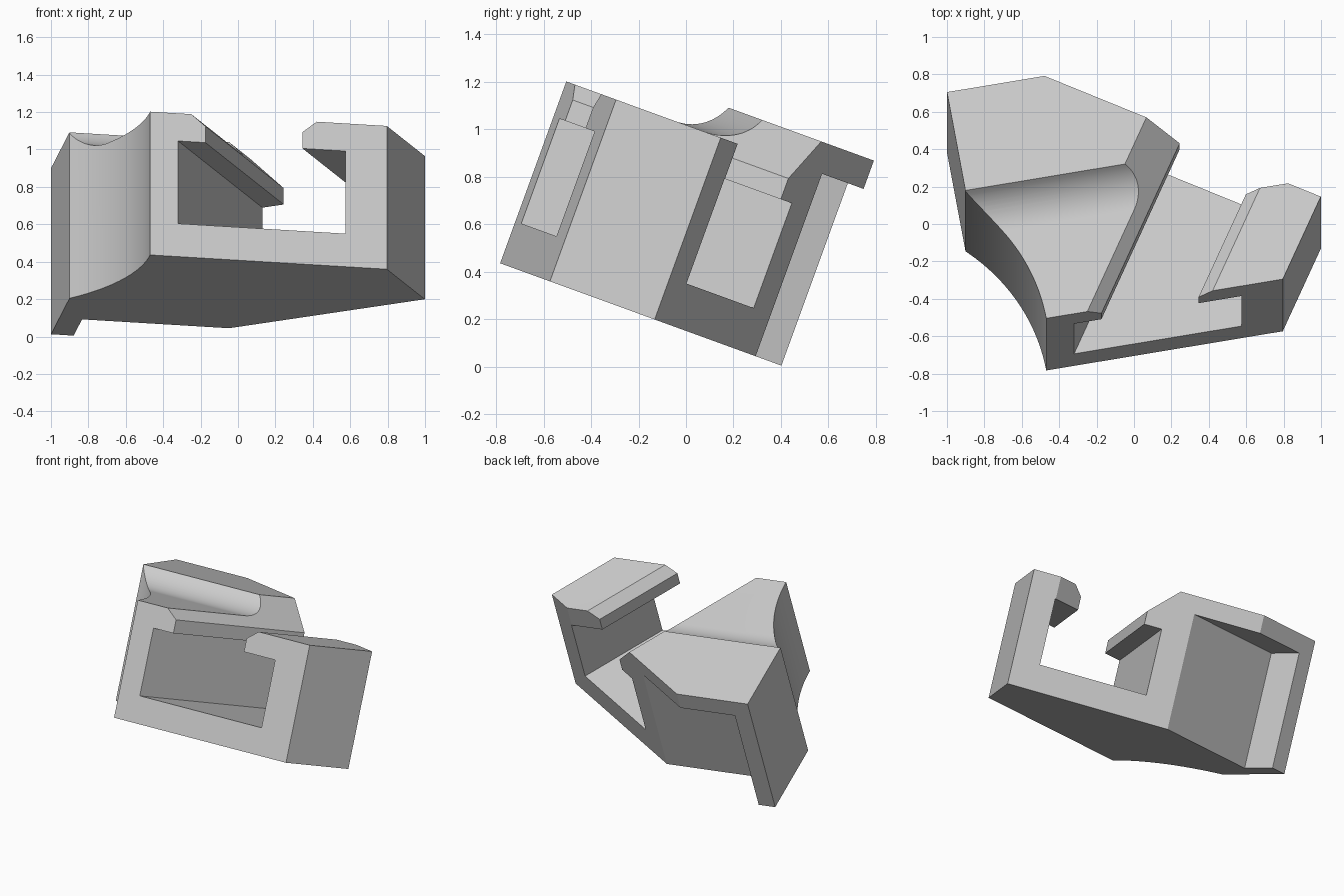
import bpy
import bmesh
from math import radians, sin, cos, sqrt
from mathutils import Vector, Matrix

if "Cube" in bpy.data.objects:
    bpy.data.objects.remove(bpy.data.objects["Cube"])

# Main directions: block axes, and the skewed axes of the rail channel
U, V, W = Vector((1, 0, 0)), Vector((0, 1, 0)), Vector((0, 0, 1))
SKEW = radians(33.4)
S = Vector((cos(SKEW), -sin(SKEW), 0))
R = Vector((sin(SKEW), cos(SKEW), 0))

BOTTOM, RAIL_TOP, TOP = 0.142, 0.957, 1.087
FRONT, BACK, LEFT = -0.79, 0.523, -0.923
RAIL_END, RAIL_SIDE = 0.22, 0.993


def prism(name, points, a, b, c, low, high):
    """Extrude a profile in the a-b plane along c."""
    bm = bmesh.new()
    face = bm.faces.new([bm.verts.new(a * p + b * q + c * low) for p, q in points])
    moved = bmesh.ops.extrude_face_region(bm, geom=[face])["geom"]
    verts = [g for g in moved if isinstance(g, bmesh.types.BMVert)]
    bmesh.ops.translate(bm, verts=verts, vec=c * (high - low))
    bmesh.ops.recalc_face_normals(bm, faces=bm.faces)
    mesh = bpy.data.meshes.new(name)
    bm.to_mesh(mesh)
    bm.free()
    obj = bpy.data.objects.new(name, mesh)
    bpy.context.collection.objects.link(obj)
    return obj


def on_side(v):
    """Point of the skewed rail side at depth v."""
    return ((RAIL_SIDE + v * sin(SKEW)) / cos(SKEW), v)


def on_end(v):
    """Point of the skewed end cut at depth v."""
    return ((RAIL_END - v * cos(SKEW)) / sin(SKEW), v)


# Body outline with the concave curved front left side
radius, steps = 1.05, 32
corner = -0.616
curve = [(corner - radius + radius * cos(radians(45 * i / steps)),
          FRONT + radius * sin(radians(45 * i / steps))) for i in range(steps + 1)]
curve[-1] = (LEFT, curve[-1][1])
far_corner = S * RAIL_SIDE + R * RAIL_END
outline = [on_side(FRONT), (far_corner.x, far_corner.y),
           on_end(BACK), (LEFT, BACK)] + curve[::-1]
body = prism("rail_bracket", outline, U, V, W, BOTTOM, TOP)

# Step down to the rail top, with a round hollow at the raised block
hollow = 0.25
rise = TOP - RAIL_TOP
step_v = -0.045
mid_v = step_v - sqrt(hollow ** 2 - (hollow - rise) ** 2)
step = [(-1.5, 1.5), (-1.5, RAIL_TOP)]
for i in range(21):
    v = mid_v + (step_v - mid_v) * i / 20
    step.append((v, RAIL_TOP + hollow - sqrt(hollow ** 2 - (v - mid_v) ** 2)))
step.append((step_v, 1.5))
step_cutter = prism("step_cutter", step, V, W, U, -1.5, 1.5)

# Channel with two facing hooks and chamfered lips
channel = [(0.047, 0.33), (0.806, 0.33), (0.806, 0.80), (0.611, 0.80),
           (0.611, 0.893), (0.918, 1.2), (-0.136, 1.2), (0.171, 0.893),
           (0.171, 0.80), (0.047, 0.80)]
channel_cutter = prism("channel_cutter", channel, S, W, R, -2, 2)

# Square end of the right hook, and the pocket under the back overhang
hook_end = [(0.45, -0.258), (1.2, -0.258), (1.2, 0.5), (0.45, 0.5)]
hook_cutter = prism("hook_end_cutter", hook_end, U, V, W, 0.5, 1.5)
pocket = [(-0.80, 0.265), (1, 0.265), (1, 1), (-0.80, 1)]
pocket_cutter = prism("pocket_cutter", pocket, U, V, W, -0.5, 0.96)

# Cut the body and bake the result
cutters = [step_cutter, channel_cutter, hook_cutter, pocket_cutter]
for cutter in cutters:
    cutter.hide_render = True
    mod = body.modifiers.new(cutter.name, "BOOLEAN")
    mod.operation = "DIFFERENCE"
    mod.solver = "EXACT"
    mod.object = cutter
bpy.context.view_layer.update()
baked = bpy.data.meshes.new_from_object(
    body.evaluated_get(bpy.context.evaluated_depsgraph_get()))
body.modifiers.clear()
body.data = baked
for cutter in cutters:
    bpy.data.objects.remove(cutter)

# Tilt into place
baked.transform(Matrix.Rotation(radians(-20), 4, "X") @ Matrix.Rotation(radians(10), 4, "Z"))

# Plain grey material
grey = bpy.data.materials.new("light_grey")
grey.use_nodes = True
colour = (0.6, 0.6, 0.6, 1)
grey.diffuse_color = colour
for node in grey.node_tree.nodes:
    if node.type == "BSDF_PRINCIPLED":
        node.inputs["Base Color"].default_value = colour
baked.materials.clear()
baked.materials.append(grey)

# Smooth the curved sides only
bpy.ops.object.select_all(action="DESELECT")
body.select_set(True)
bpy.context.view_layer.objects.active = body
bpy.ops.object.shade_smooth_by_angle(angle=radians(20))
